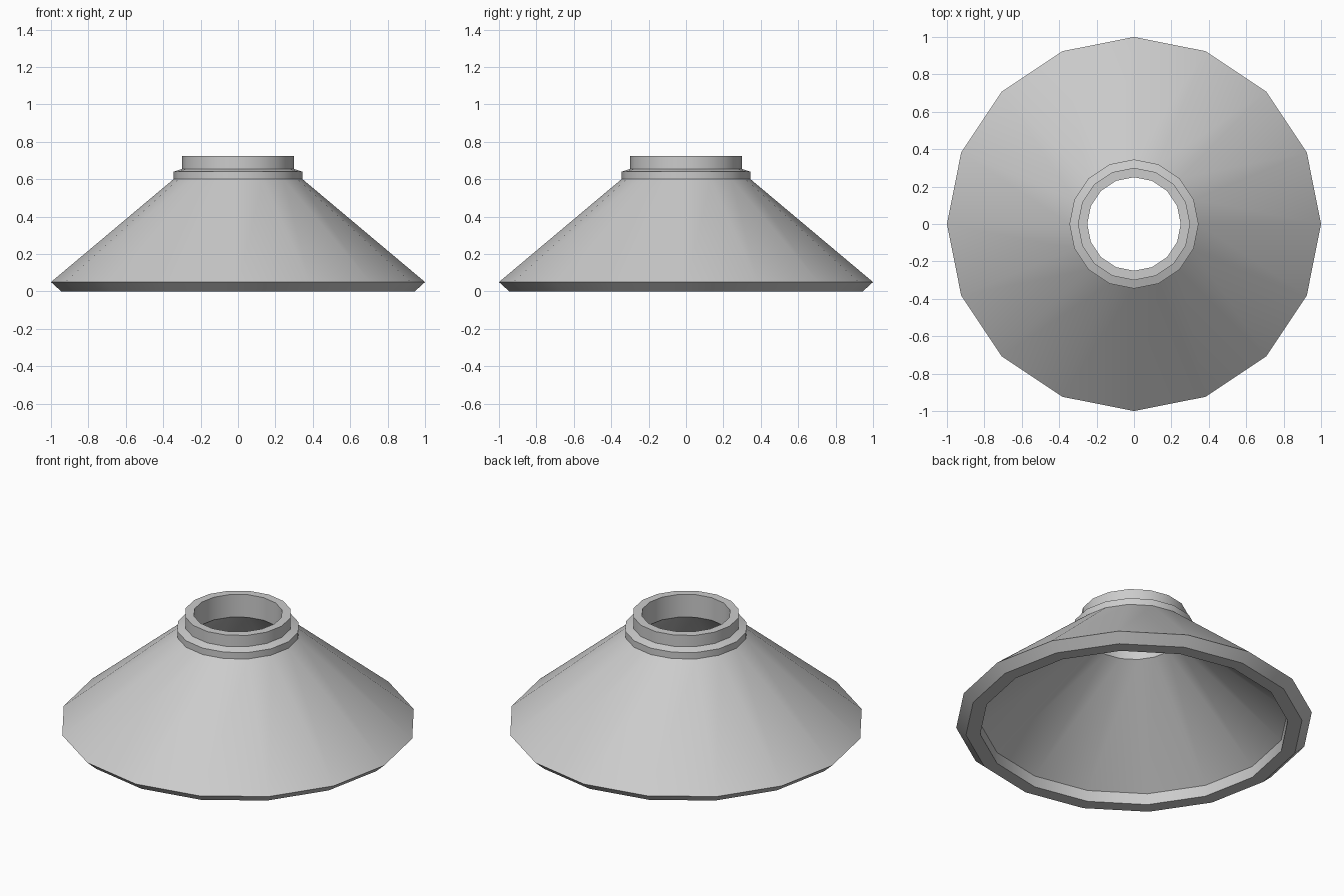
import bpy
import bmesh
import math

if "Cube" in bpy.data.objects:
    bpy.data.objects.remove(bpy.data.objects["Cube"], do_unlink=True)

SIDES = 16

# One plain grey material
grey = bpy.data.materials.new("light_grey")
grey.use_nodes = True
colour = (0.6, 0.6, 0.6, 1.0)
grey.diffuse_color = colour
grey.node_tree.nodes["Principled BSDF"].inputs["Base Color"].default_value = colour


def lathe(name, profile):
    """Revolve a closed (radius, height) profile around z."""
    bm = bmesh.new()
    rings = []
    for i in range(SIDES):
        a = 2 * math.pi * i / SIDES
        rings.append([bm.verts.new((r * math.cos(a), r * math.sin(a), z))
                      for r, z in profile])
    n = len(profile)
    for i in range(SIDES):
        here, after = rings[i], rings[(i + 1) % SIDES]
        for j in range(n):
            k = (j + 1) % n
            bm.faces.new((here[j], after[j], after[k], here[k]))
    bmesh.ops.recalc_face_normals(bm, faces=bm.faces)
    mesh = bpy.data.meshes.new(name)
    bm.to_mesh(mesh)
    bm.free()
    mesh.materials.append(grey)
    obj = bpy.data.objects.new(name, mesh)
    bpy.context.collection.objects.link(obj)
    bpy.ops.object.select_all(action="DESELECT")
    obj.select_set(True)
    bpy.context.view_layer.objects.active = obj
    bpy.ops.object.shade_smooth_by_angle(angle=math.radians(30))
    return obj


# Hollow cone with bevelled rim, collar and neck
lathe("lampshade", [
    (0.865, 0.0), (0.945, 0.0), (1.0, 0.05),      # rim
    (0.345, 0.6), (0.345, 0.64),                  # cone and collar
    (0.3, 0.655), (0.3, 0.725), (0.25, 0.725),    # neck
    (0.25, 0.585), (0.865, 0.07),                 # inside wall
])
